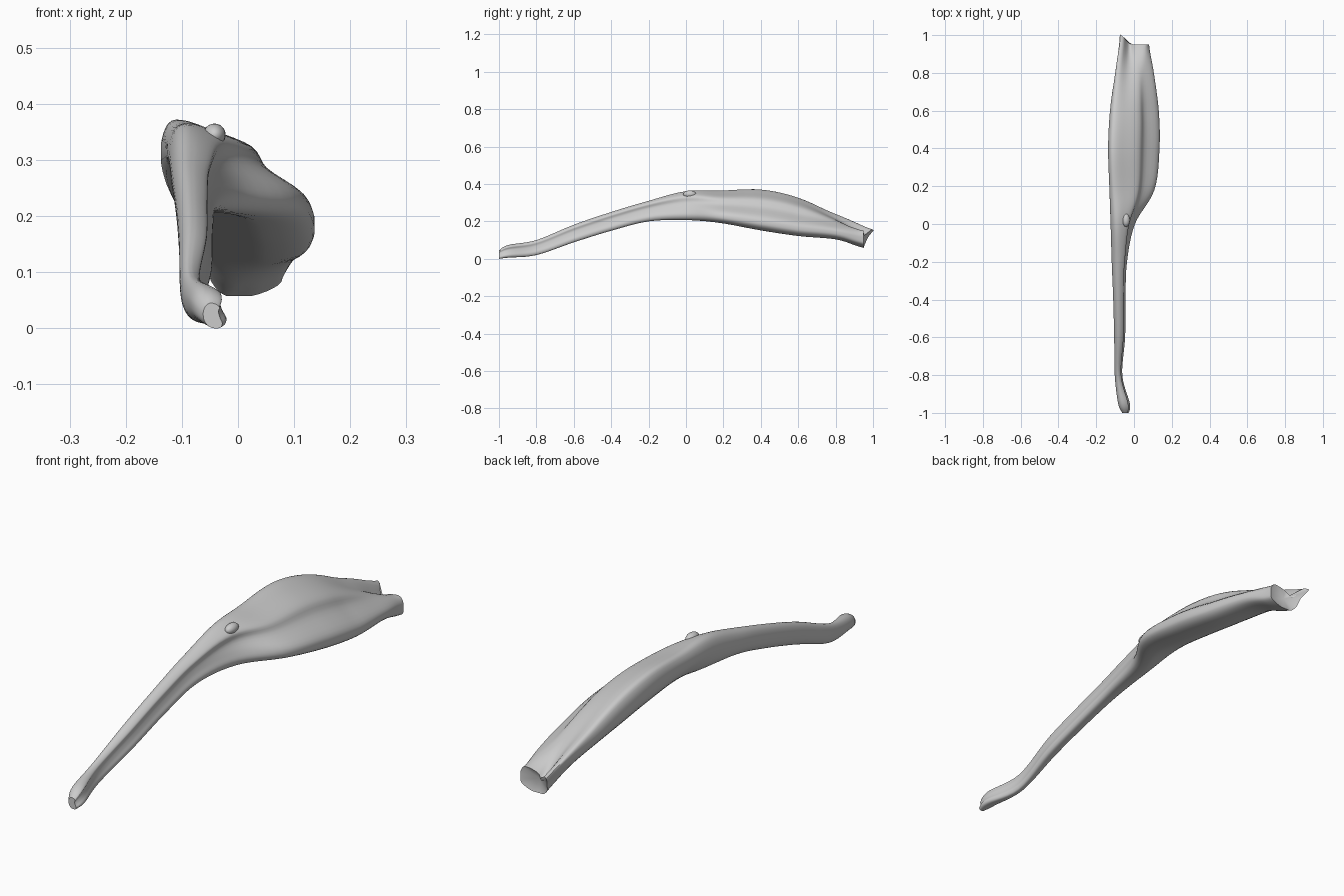
import bpy, bmesh, math
from mathutils import Vector

if "Cube" in bpy.data.objects:
    bpy.data.objects.remove(bpy.data.objects["Cube"])

# normalised cross-sections (u across x, v up z), clockwise from the upper left
TAIL = [(.12, .88), (.35, 1), (.62, .97), (.85, .84), (.8, .65), (.88, .42),
        (1, .2), (.9, .03), (.6, 0), (.3, .08), (.06, .3), (0, .62)]
BELLY = [(.03, .93), (.13, .99), (.34, .9), (.6, .76), (.71, .56), (.96, .33),
         (1, .15), (.9, .03), (.68, 0), (.48, .1), (.2, .32), (0, .65)]
END = [(0, .95), (.12, 1), (.32, .6), (.5, .84), (.85, .95), (.98, .75),
       (1, .45), (.95, .2), (.65, 0), (.35, 0), (.18, .25), (.12, .6)]

# y, x min, x max, z min, z max, shape (0 tail, 1 belly, 2 end)
STATIONS = [
    (-1.0, -.062, -.028, .0, .045, 0),
    (-.95, -.084, -.022, .006, .074, 0),
    (-.8, -.102, -.062, .02, .1, 0),
    (-.6, -.105, -.047, .088, .182, 0),
    (-.4, -.11, -.045, .15, .25, 0),
    (-.2, -.118, -.037, .2, .31, 0),
    (0, -.124, .005, .207, .362, .4),
    (.18, -.13, .108, .192, .366, .9),
    (.4, -.137, .135, .152, .372, 1),
    (.6, -.127, .131, .122, .328, 1),
    (.8, -.1, .105, .104, .235, 1.25),
    (.91, -.08, .085, .07, .175, 1.75),
    (.95, -.075, .08, .058, .155, 2),
]


def spline(a, b, c, d, t):
    """Smooth interpolation between b and c."""
    return tuple(.5 * (2 * q + (r - p) * t + (2 * p - 5 * q + 4 * r - s) * t * t
                       + (3 * q - p - 3 * r + s) * t ** 3)
                 for p, q, r, s in zip(a, b, c, d))


def mix(p, q, t):
    return [tuple(a + (b - a) * t for a, b in zip(i, j)) for i, j in zip(p, q)]


def section(st):
    y, x0, x1, z0, z1, shape = st
    shape = min(2, max(0, shape))
    prof = mix(TAIL, BELLY, shape) if shape < 1 else mix(BELLY, END, shape - 1)
    n = len(prof)
    # the upper left corner of the wide end runs out into a spike
    spike = .055 * min(1, max(0, (y - .75) / .2))
    ring = []
    for i in range(n):
        for k in range(4):
            u, v = spline(prof[i - 1], prof[i], prof[(i + 1) % n], prof[(i + 2) % n], k / 4)
            u, v = min(1, max(0, u)), min(1, max(0, v))
            ring.append(Vector((x0 + (x1 - x0) * u,
                                y + spike * max(0, 1 - 2.2 * u) * v,
                                z0 + (z1 - z0) * v)))
    return ring


def make_object(name, bm):
    bmesh.ops.recalc_face_normals(bm, faces=bm.faces)
    me = bpy.data.meshes.new(name)
    bm.to_mesh(me)
    bm.free()
    ob = bpy.data.objects.new(name, me)
    bpy.context.collection.objects.link(ob)
    bpy.ops.object.select_all(action='DESELECT')
    ob.select_set(True)
    bpy.context.view_layer.objects.active = ob
    bpy.ops.object.shade_smooth_by_angle(angle=math.radians(45))


# muscle body: tendon tail lofted into the broad folded belly
rings = []
last = len(STATIONS) - 1
for i in range(last):
    ctrl = [STATIONS[min(last, max(0, i + o))] for o in (-1, 0, 1, 2)]
    rings += [section(spline(*ctrl, k / 6)) for k in range(6)]
rings.append(section(STATIONS[-1]))

bm = bmesh.new()
loops = [[bm.verts.new(p) for p in r] for r in rings]
for a, b in zip(loops, loops[1:]):
    for j in range(len(a)):
        k = (j + 1) % len(a)
        bm.faces.new((a[j], a[k], b[k], b[j]))
# end caps: flat on the tail tip, slightly hollow on the wide end
for loop, hollow in ((loops[0], 0), (loops[-1], .025)):
    centre = sum((v.co for v in loop), Vector()) / len(loop)
    c = bm.verts.new(centre - Vector((0, hollow, 0)))
    for j in range(len(loop)):
        bm.faces.new((loop[j], loop[(j + 1) % len(loop)], c))
make_object("muscle_body", bm)

# small knob where the tail meets the belly
bm = bmesh.new()
bmesh.ops.create_uvsphere(bm, u_segments=20, v_segments=12, radius=1)
for v in bm.verts:
    v.co = Vector((-.042 + v.co.x * .02, .02 + v.co.y * .035, .345 + v.co.z * .02))
make_object("junction_knob", bm)
